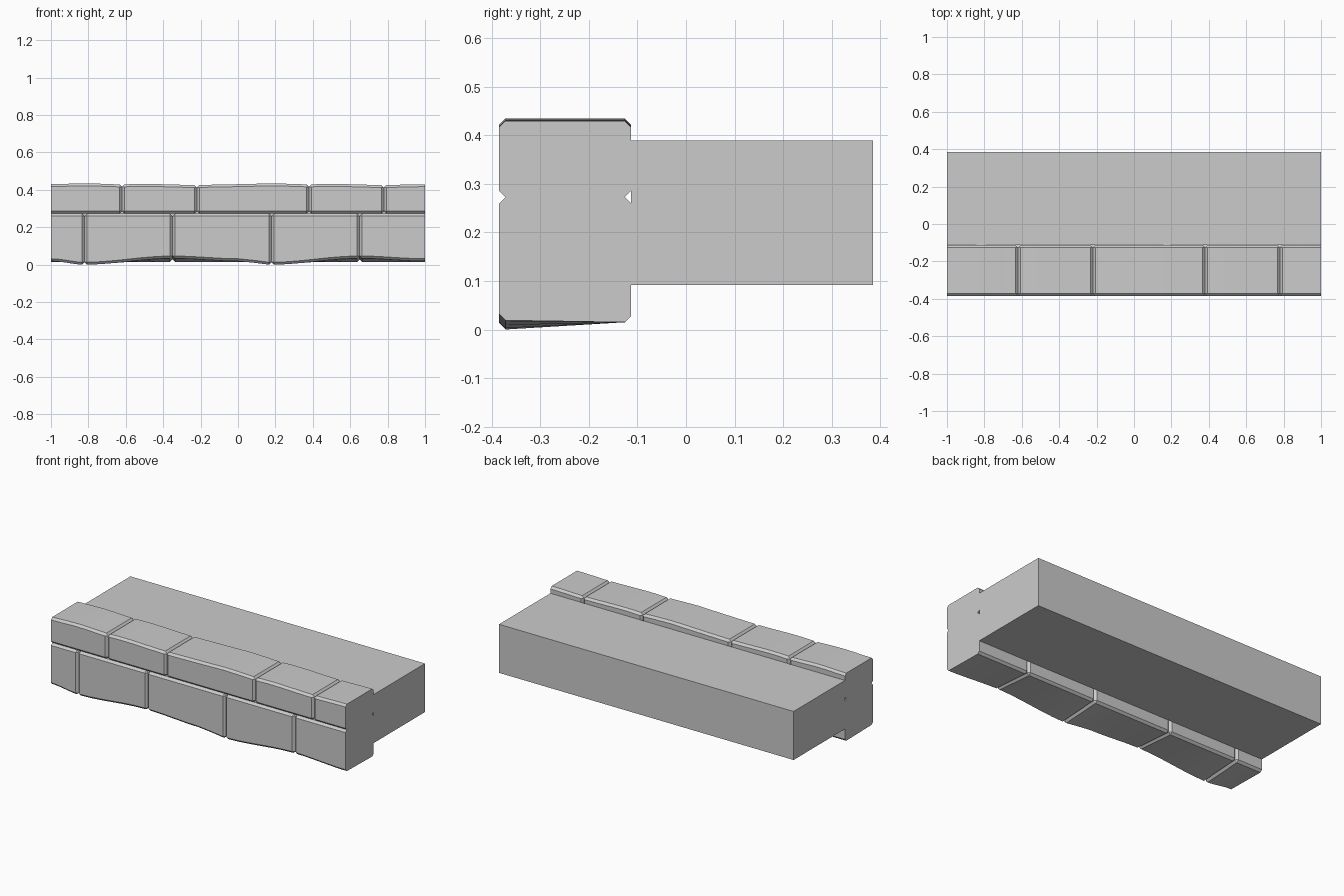
import bpy, bmesh

if "Cube" in bpy.data.objects:
    bpy.data.objects.remove(bpy.data.objects["Cube"])

FRONT, BACK, JOINT, C = -0.385, -0.113, 0.273, 0.013


def wave(points, x):
    """Smooth height curve that repeats every 1 unit in x."""
    x = x % 1.0
    pts = [(points[-1][0] - 1, points[-1][1])] + points + [(points[0][0] + 1, points[0][1])]
    for (xa, za), (xb, zb) in zip(pts, pts[1:]):
        if xa <= x <= xb:
            t = (x - xa) / (xb - xa)
            return za + (zb - za) * t * t * (3 - 2 * t)


# Worn outer edges of the two courses
LOW_FRONT = [(0.0, 0.019), (0.18, 0.0), (0.65, 0.034)]
TOP_EDGE = [(0.0, 0.430), (0.18, 0.435), (0.38, 0.429), (0.48, 0.432), (0.78, 0.426)]


def lower_limits(x):
    return wave(LOW_FRONT, x), 0.015, JOINT, JOINT


def upper_limits(x):
    top = wave(TOP_EDGE, x)
    return JOINT, JOINT, top, top


def section(bm, x, limits, inset):
    """Chamfered rectangle at x, or the smaller rectangle of a chamfered end."""
    bf, bb, tf, tb = limits(x)
    yf, yb = FRONT, BACK
    if inset:
        pts = [(yf + C, bf + C), (yb - C, bb + C), (yb - C, tb - C), (yf + C, tf - C)]
        pts = [p for p in pts for _ in range(2)]
    else:
        pts = [(yf, bf + C), (yf + C, bf), (yb - C, bb), (yb, bb + C),
               (yb, tb - C), (yb - C, tb), (yf + C, tf), (yf, tf - C)]
    return [bm.verts.new((x, y, z)) for y, z in pts]


def brick(bm, x0, x1, limits):
    """One stone: chamfered at mortar joints, cut flat at the ends of the wall."""
    left, right = x0 > -1, x1 < 1
    a, b = x0 + C * left, x1 - C * right
    n = 6
    loops = [section(bm, x0, limits, True)] if left else []
    loops += [section(bm, a + (b - a) * i / n, limits, False) for i in range(n + 1)]
    if right:
        loops.append(section(bm, x1, limits, True))
    for p, q in zip(loops, loops[1:]):
        for i in range(8):
            j = (i + 1) % 8
            bm.faces.new((p[i], p[j], q[j], q[i]))
    bm.faces.new(loops[0][::-1])
    bm.faces.new(loops[-1])


def finish(name, bm):
    bmesh.ops.recalc_face_normals(bm, faces=bm.faces)
    mesh = bpy.data.meshes.new(name)
    bm.to_mesh(mesh)
    bm.free()
    ob = bpy.data.objects.new(name, mesh)
    bpy.context.collection.objects.link(ob)
    return ob


def course(name, seams, limits):
    xs = [-1] + [s + k for k in (0, 1) for s in seams] + [1]
    for i, (x0, x1) in enumerate(zip(xs, xs[1:])):
        bm = bmesh.new()
        brick(bm, x0, x1, limits)
        bmesh.ops.remove_doubles(bm, verts=bm.verts, dist=1e-5)
        ob = finish(f"{name}_{i + 1}", bm)
        bpy.ops.object.select_all(action='DESELECT')
        ob.select_set(True)
        bpy.context.view_layer.objects.active = ob
        bpy.ops.object.shade_smooth_by_angle(angle=0.4)


# Two courses of edging stones
course("lower_stone", (-0.82, -0.35), lower_limits)
course("upper_stone", (-0.62, -0.22), upper_limits)

# Plain slab behind the stones
bm = bmesh.new()
bmesh.ops.create_cube(bm, size=1)
for v in bm.verts:
    v.co = (v.co.x * 2,
            0.385 if v.co.y > 0 else BACK,
            0.39 if v.co.z > 0 else 0.092)
finish("floor_slab", bm)
